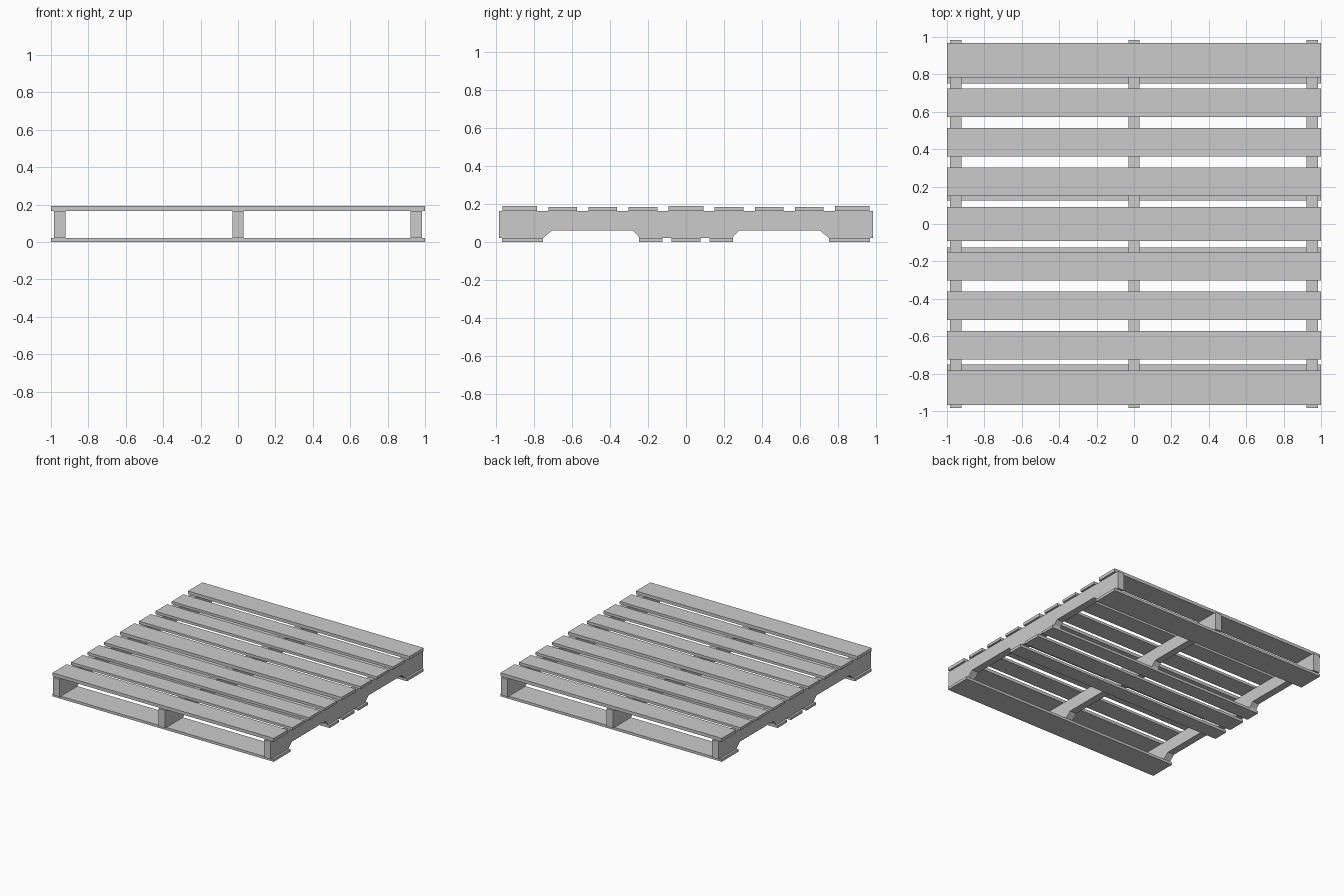
import bpy
import bmesh
from mathutils import Vector

cube = bpy.data.objects.get("Cube")
if cube:
    bpy.data.objects.remove(cube, do_unlink=True)

wood = bpy.data.materials.new("plain_grey")
wood.use_nodes = True
wood.diffuse_color = (0.6, 0.6, 0.6, 1)
wood.node_tree.nodes["Principled BSDF"].inputs["Base Color"].default_value = wood.diffuse_color

BOTTOM = 0.021       # top of the bottom boards
DECK = 0.165         # top of the stringers


def extrude_x(name, outline, x, width):
    """Extrude a y-z outline along x, centred on x."""
    bm = bmesh.new()
    face = bm.faces.new([bm.verts.new((x - width / 2, y, z)) for y, z in outline])
    ext = bmesh.ops.extrude_face_region(bm, geom=[face])
    verts = [v for v in ext["geom"] if isinstance(v, bmesh.types.BMVert)]
    bmesh.ops.translate(bm, verts=verts, vec=Vector((width, 0, 0)))
    bmesh.ops.recalc_face_normals(bm, faces=bm.faces)
    mesh = bpy.data.meshes.new(name)
    bm.to_mesh(mesh)
    bm.free()
    mesh.materials.append(wood)
    obj = bpy.data.objects.new(name, mesh)
    bpy.context.collection.objects.link(obj)
    return obj


def board(name, y, depth, z, height):
    a, b = y - depth / 2, y + depth / 2
    extrude_x(name, [(a, z), (b, z), (b, z + height), (a, z + height)], 0, 2)


# Stringers with two fork notches, mirrored front to back
half = [(0.247, BOTTOM), (0.25, 0.031), (0.279, 0.061), (0.706, 0.061),
        (0.742, 0.031), (0.752, BOTTOM), (0.983, BOTTOM), (0.983, DECK)]
outline = half + [(-y, z) for y, z in reversed(half)]
for name, x in (("right", -0.953), ("middle", 0), ("left", 0.953)):
    extrude_x(name + "_stringer", outline, x, 0.06)

# Deck boards: thick ones at the ends and centre, thin ones between
board("centre_deck_board", 0, 0.184, DECK, 0.026)
for side, s in (("front", -1), ("back", 1)):
    board(side + "_end_deck_board", s * 0.875, 0.184, DECK, 0.026)
    for i in range(3):
        board(f"{side}_deck_board_{i + 1}", s * (0.227 + i * 0.211), 0.152, DECK, 0.021)

# Bottom boards
board("centre_bottom_board", 0, 0.152, 0, BOTTOM)
for side, s in (("front", -1), ("back", 1)):
    board(side + "_inner_bottom_board", s * 0.186, 0.122, 0, BOTTOM)
    board(side + "_end_bottom_board", s * 0.86, 0.215, 0, BOTTOM)
